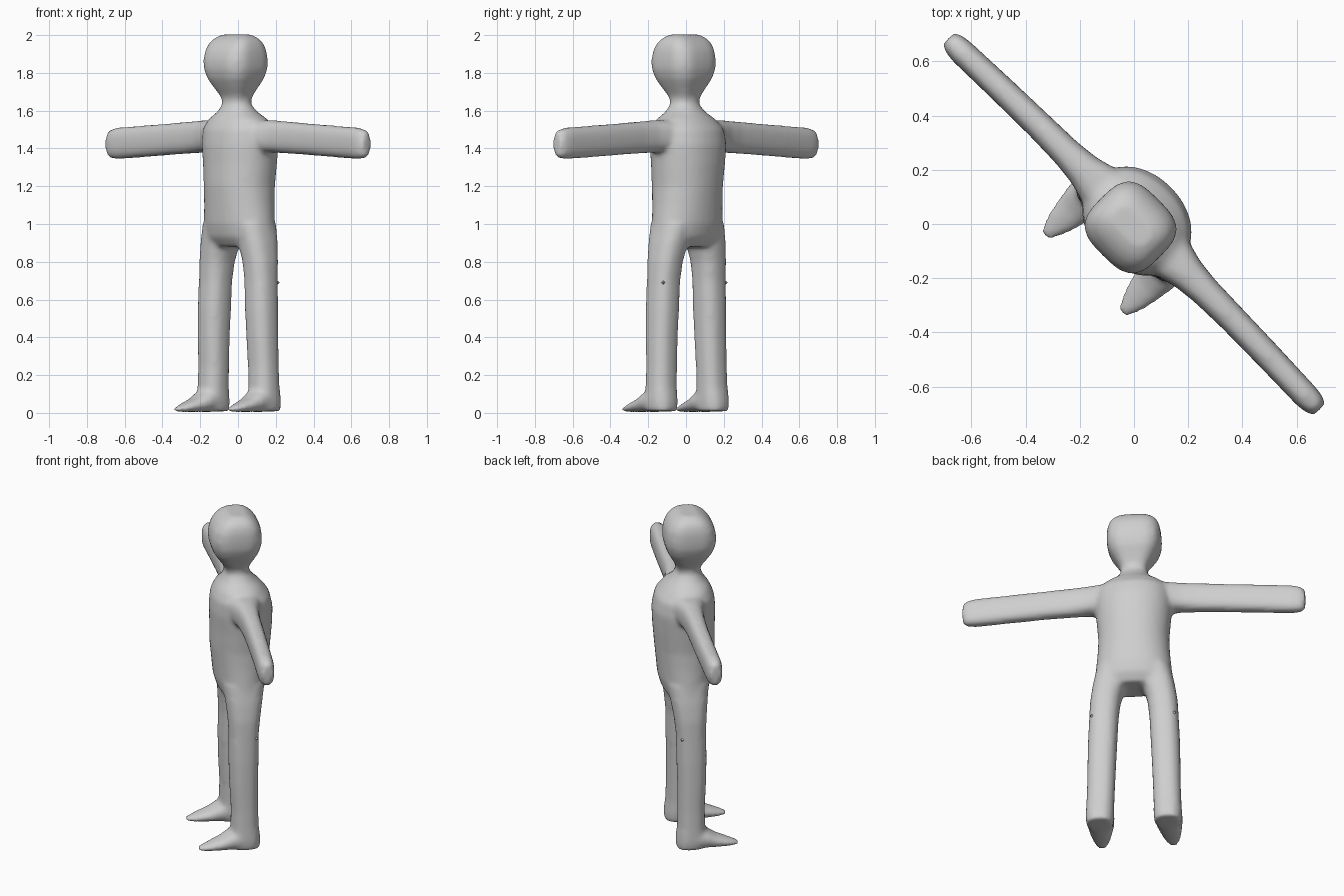
import bpy, bmesh, math
from mathutils import Vector, Matrix

if "Cube" in bpy.data.objects:
    bpy.data.objects.remove(bpy.data.objects["Cube"])

SEG = 32
skin = bpy.data.materials.new("plain_grey")
skin.diffuse_color = (0.62, 0.62, 0.62, 1)
skin.use_nodes = True
skin.node_tree.nodes["Principled BSDF"].inputs["Base Color"].default_value = skin.diffuse_color


def oval(a, b, n):
    """Points of a rounded-square section with half sizes a and b."""
    pts = []
    for i in range(SEG):
        t = 2 * math.pi * i / SEG
        c, s = math.cos(t), math.sin(t)
        pts.append((a * math.copysign(abs(c) ** (2 / n), c),
                    b * math.copysign(abs(s) ** (2 / n), s)))
    return pts


def loft(bm, sections, ax, ay, n):
    """Closed tube through (centre, a, b) sections lying in the ax/ay plane."""
    rings = [[bm.verts.new(Vector(c) + Vector(ax) * p + Vector(ay) * q)
              for p, q in oval(a, b, n)] for c, a, b in sections]
    faces = [bm.faces.new(rings[0]), bm.faces.new(rings[-1])]
    for r, s in zip(rings, rings[1:]):
        for i in range(SEG):
            j = (i + 1) % SEG
            faces.append(bm.faces.new((r[i], r[j], s[j], s[i])))
    bmesh.ops.recalc_face_normals(bm, faces=faces)


X, Y, Z = (1, 0, 0), (0, 1, 0), (0, 0, 1)
bm = bmesh.new()

# torso: z, y, half width, half depth
torso = [(.88, .01, .19, .09), (.93, .01, .225, .13), (1.0, .01, .215, .15),
         (1.1, .01, .205, .16), (1.2, .01, .20, .17), (1.32, .015, .21, .175),
         (1.42, .015, .22, .178), (1.5, .01, .215, .165), (1.555, .0, .175, .13),
         (1.595, -.005, .11, .095), (1.64, -.01, .075, .07), (1.7, -.01, .08, .075)]
loft(bm, [((0, y, z), a, b) for z, y, a, b in torso], X, Y, 2.1)

# head
head = [(1.64, -.01, .068, .062), (1.68, -.012, .08, .075), (1.72, -.015, .105, .1),
        (1.77, -.017, .135, .13), (1.82, -.018, .152, .145), (1.87, -.018, .154, .146),
        (1.92, -.016, .15, .136), (1.96, -.014, .138, .112), (1.985, -.012, .118, .085),
        (2.003, -.01, .085, .05)]
loft(bm, [((0, y, z), a, b) for z, y, a, b in head], X, Y, 3.2)

for s in (-1, 1):
    # arm: x, y, z, half depth, half height
    arm = [(.08, .01, 1.465, .12, .08), (.2, .01, 1.465, .085, .085),
           (.27, .01, 1.463, .066, .085), (.36, .01, 1.458, .056, .085),
           (.5, .01, 1.45, .052, .084), (.7, .006, 1.438, .05, .084),
           (.9, .0, 1.427, .048, .084), (.945, 0, 1.424, .042, .076),
           (.968, 0, 1.423, .028, .058)]
    loft(bm, [((s * x, y, z), a, b) for x, y, z, a, b in arm], Y, Z, 2.6)

    # leg: z, x, y, half width, half depth
    leg = [(1.0, .11, .01, .1, .12), (.9, .14, .008, .092, .105),
           (.8, .162, .005, .085, .092), (.7, .17, .002, .082, .084),
           (.55, .177, 0, .082, .084), (.4, .182, 0, .08, .08),
           (.25, .186, .004, .078, .076), (.14, .19, .004, .078, .078),
           (.06, .192, .006, .08, .086), (.008, .192, .008, .074, .082)]
    loft(bm, [((s * x, y, z), a, b) for z, x, y, a, b in leg], X, Y, 2.5)

    # foot: y, x, z, half width, half height
    foot = [(.06, .192, .05, .06, .04), (-.03, .192, .066, .08, .062),
            (-.08, .193, .06, .076, .055), (-.13, .196, .043, .066, .038),
            (-.19, .199, .031, .052, .026), (-.235, .201, .022, .036, .018),
            (-.265, .202, .018, .018, .014)]
    loft(bm, [((s * x, y, z), a, b) for y, x, z, a, b in foot], X, Z, 2.3)

# fuse the parts into one smooth skin, turned to stand diagonally
turn = Matrix.Rotation(math.radians(-45), 4, 'Z')
bm.transform(turn)
me = bpy.data.meshes.new("body")
bm.to_mesh(me)
bm.free()
body = bpy.data.objects.new("body", me)
bpy.context.collection.objects.link(body)
me.materials.append(skin)
rm = body.modifiers.new("fuse", 'REMESH')
rm.mode = 'VOXEL'
rm.voxel_size = 0.013
rm.use_smooth_shade = True
sm = body.modifiers.new("soften", 'SMOOTH')
sm.factor = 0.5
sm.iterations = 10

# small pointed nub on the outer back of each knee
for s, name in ((-1, "left_knee_nub"), (1, "right_knee_nub")):
    bm = bmesh.new()
    bmesh.ops.create_cone(bm, cap_ends=True, segments=4, radius1=.04, radius2=.003, depth=.05)
    aim = Vector((s, 1, 0)).to_track_quat('Z', 'Y').to_matrix().to_4x4()
    bm.transform(turn @ Matrix.Translation((s * .222, .052, .69)) @ aim)
    me = bpy.data.meshes.new(name)
    bm.to_mesh(me)
    bm.free()
    me.materials.append(skin)
    bpy.context.collection.objects.link(bpy.data.objects.new(name, me))
